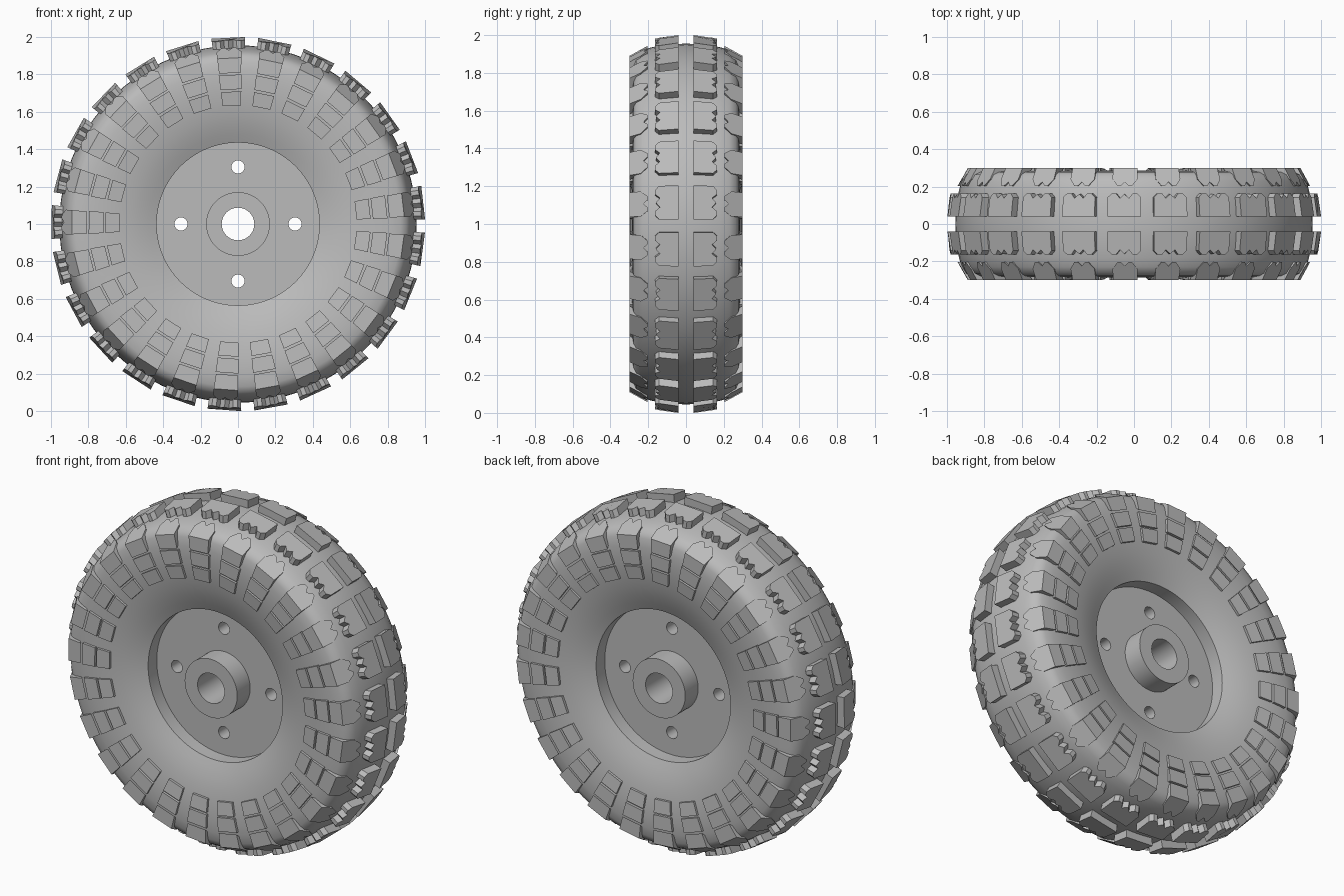
import bpy
import bmesh
from math import cos, sin, tau, radians
from mathutils import Matrix

if "Cube" in bpy.data.objects:
    bpy.data.objects.remove(bpy.data.objects["Cube"])

LUGS = 25
PHASE = radians(93)
SEGMENTS = 100

grey = bpy.data.materials.new("plain grey")
grey.use_nodes = True
grey.diffuse_color = (0.5, 0.5, 0.5, 1)
grey.node_tree.nodes["Principled BSDF"].inputs["Base Color"].default_value = grey.diffuse_color


def polar(angle, r, y):
    """Point at a radius and angle around the axle."""
    return (r * cos(angle), y, 1 + r * sin(angle))


def finish(bm, name):
    bmesh.ops.recalc_face_normals(bm, faces=bm.faces)
    mesh = bpy.data.meshes.new(name)
    bm.to_mesh(mesh)
    bm.free()
    mesh.materials.append(grey)
    obj = bpy.data.objects.new(name, mesh)
    bpy.context.collection.objects.link(obj)
    return obj


def smooth(obj, degrees):
    bpy.ops.object.select_all(action="DESELECT")
    obj.select_set(True)
    bpy.context.view_layer.objects.active = obj
    bpy.ops.object.shade_smooth_by_angle(angle=radians(degrees))


def lathe(name, half):
    """Revolve a half profile of (radius, y), mirrored in y, into a closed ring."""
    profile = half + [(r, -y) for r, y in reversed(half) if y > 0]
    bm = bmesh.new()
    rings = [[bm.verts.new(polar(tau * i / SEGMENTS, r, y)) for r, y in profile]
             for i in range(SEGMENTS)]
    n = len(profile)
    for i, ring in enumerate(rings):
        nxt = rings[(i + 1) % SEGMENTS]
        for j in range(n):
            k = (j + 1) % n
            bm.faces.new((ring[j], ring[k], nxt[k], nxt[j]))
    return finish(bm, name)


def blocks(name, base, top):
    """Repeat a block around both sides; base and top list (angle, radius, y)."""
    bm = bmesh.new()
    n = len(top)
    for i in range(LUGS):
        turn = PHASE + tau * i / LUGS
        for side in (-1, 1):
            low, high = [[bm.verts.new(polar(turn + a, r, side * y)) for a, r, y in loop]
                         for loop in (base, top)]
            bm.faces.new(low)
            bm.faces.new(high)
            for j in range(n):
                k = (j + 1) % n
                bm.faces.new((low[j], low[k], high[k], high[j]))
    return finish(bm, name)


def mirrored(half):
    """Complete an outline that is symmetric across the middle of a lug."""
    return half + [(-t, y) for t, y in reversed(half) if t > 0]


# Tyre body with a dished sidewall and rounded crown
tyre = lathe("tyre", [
    (0.435, 0.21), (0.48, 0.229), (0.53, 0.247), (0.58, 0.261), (0.64, 0.273),
    (0.70, 0.281), (0.76, 0.285), (0.82, 0.284), (0.87, 0.277), (0.9, 0.264),
    (0.921, 0.23), (0.936, 0.18), (0.946, 0.12), (0.953, 0.06), (0.955, 0)])
smooth(tyre, 35)

# Wheel disc and hub with a bored centre
wheel = lathe("wheel_disc_and_hub", [
    (0.44, 0.13), (0.17, 0.13), (0.17, 0.25), (0.087, 0.25)][::-1])

# Bolt holes through the disc
bm = bmesh.new()
for i in range(4):
    place = Matrix.Translation(polar(tau * i / 4, 0.305, 0)) @ Matrix.Rotation(tau / 4, 4, "X")
    bmesh.ops.create_cone(bm, cap_ends=True, segments=32, radius1=0.035,
                          radius2=0.035, depth=1, matrix=place)
cutter = finish(bm, "bolt_hole_cutter")
cutter.hide_render = True
cut = wheel.modifiers.new("bolt holes", "BOOLEAN")
cut.operation = "DIFFERENCE"
cut.solver = "EXACT"
cut.object = cutter
bpy.context.view_layer.objects.active = wheel
bpy.ops.object.modifier_apply(modifier=cut.name)
bpy.data.objects.remove(cutter)
smooth(wheel, 30)

# Crown lugs with a zigzag outer edge
outline = mirrored([(0, 0.16), (0.024, 0.138), (0.044, 0.163), (0.068, 0.163),
                    (0.088, 0.143), (0.088, 0.04)])
blocks("crown_lugs",
       [(t / 0.97, 0.92, y) for t, y in outline],
       [(t / 0.97, 1.002 - 0.8 * y * y, y) for t, y in outline])

# Shoulder lugs that wrap over onto the sidewall
outline = mirrored([(0, 0.225), (0.02, 0.203), (0.036, 0.203), (0.064, 0.24), (0.064, 0.3)])
blocks("shoulder_lugs",
       [(t / 0.88, 0.9 - 0.9 * (y - 0.2), y) for t, y in outline],
       [(t / 0.88, 0.945 - 0.55 * (y - 0.2), y) for t, y in outline])

# Two rows of raised sidewall pads
for name, inner, outer, y_in, y_out in (
        ("outer_sidewall_pads", 0.722, 0.8, 0.297, 0.3),
        ("inner_sidewall_pads", 0.635, 0.71, 0.286, 0.296)):
    a = 0.077
    corners = [(-a, inner, y_in), (a, inner, y_in), (a, outer, y_out), (-a, outer, y_out)]
    blocks(name, [(t, r, y - 0.04) for t, r, y in corners], corners)
